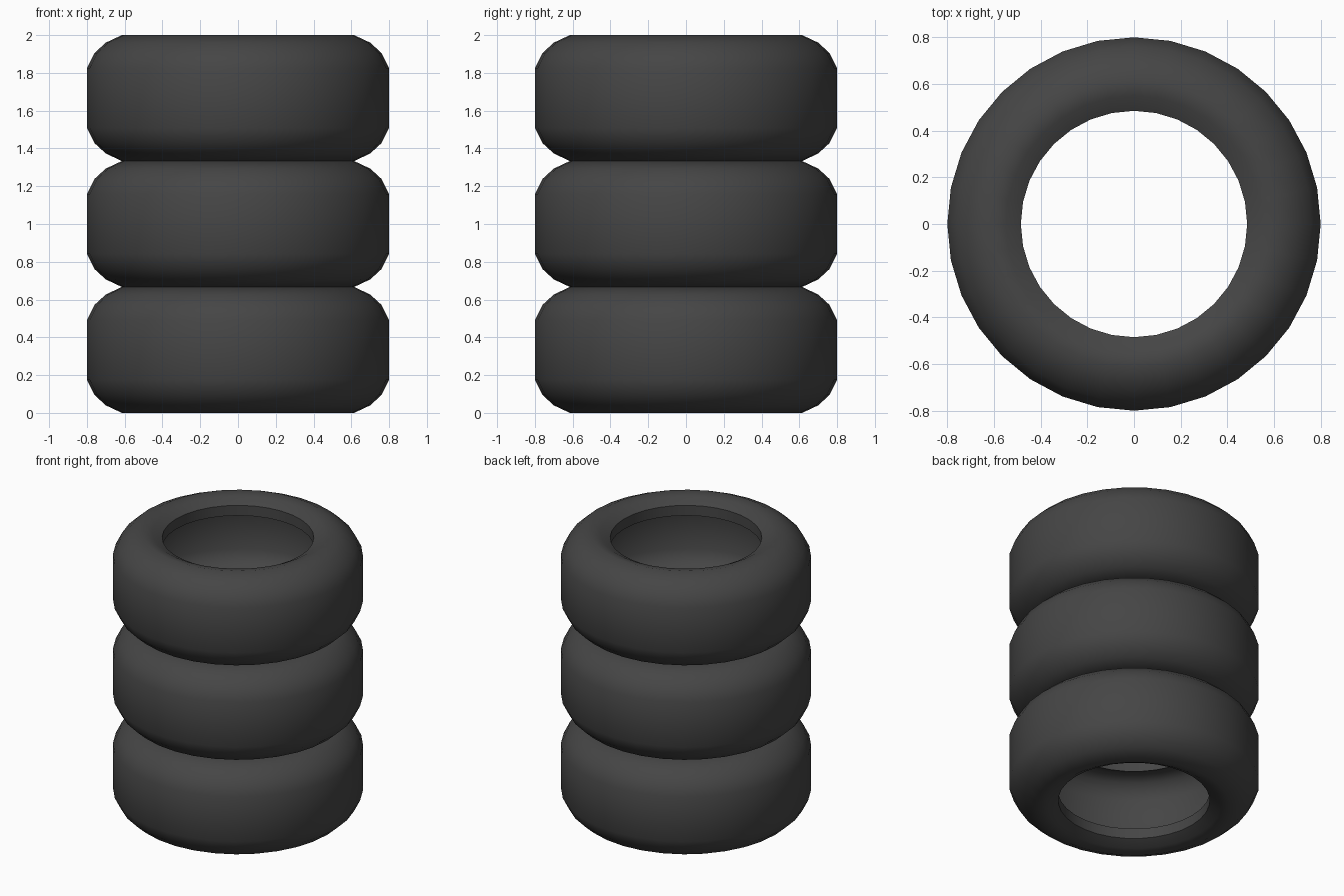
import bpy, bmesh, math

if "Cube" in bpy.data.objects:
    bpy.data.objects.remove(bpy.data.objects["Cube"])

SEG = 32
H = 2 / 3

rubber = bpy.data.materials.new("dark_rubber")
rubber.diffuse_color = (0.06, 0.06, 0.06, 1)
rubber.use_nodes = True
rubber.node_tree.nodes["Principled BSDF"].inputs["Base Color"].default_value = rubber.diffuse_color

# lower half of the tyre wall, (radius, height): outside skin and inside skin
outer = [(0.485, 0.05), (0.55, 0.015), (0.615, 0.0), (0.70, 0.04), (0.76, 0.095), (0.80, 0.175)]
inner = [(0.485, 0.122), (0.56, 0.085), (0.615, 0.07), (0.67, 0.10), (0.705, 0.14), (0.73, 0.195)]


def mirrored(half):
    return half + [(r, H - z) for r, z in reversed(half)]


profile = mirrored(outer) + mirrored(inner)[::-1]


def tyre(name, z0):
    # closed cross-section revolved around z
    bm = bmesh.new()
    rings = []
    for i in range(SEG):
        a = 2 * math.pi * i / SEG
        rings.append([bm.verts.new((r * math.cos(a), r * math.sin(a), z)) for r, z in profile])
    n = len(profile)
    for i in range(SEG):
        p, q = rings[i], rings[(i + 1) % SEG]
        for j in range(n):
            k = (j + 1) % n
            bm.faces.new((p[j], q[j], q[k], p[k]))
    bmesh.ops.recalc_face_normals(bm, faces=bm.faces)
    mesh = bpy.data.meshes.new(name)
    bm.to_mesh(mesh)
    bm.free()
    mesh.materials.append(rubber)
    ob = bpy.data.objects.new(name, mesh)
    ob.location.z = z0
    bpy.context.collection.objects.link(ob)
    bpy.ops.object.select_all(action='DESELECT')
    ob.select_set(True)
    bpy.context.view_layer.objects.active = ob
    bpy.ops.object.shade_smooth_by_angle(angle=math.radians(45))


# stack of three
for i, label in enumerate(("bottom", "middle", "top")):
    tyre(label + "_tyre", i * H)
